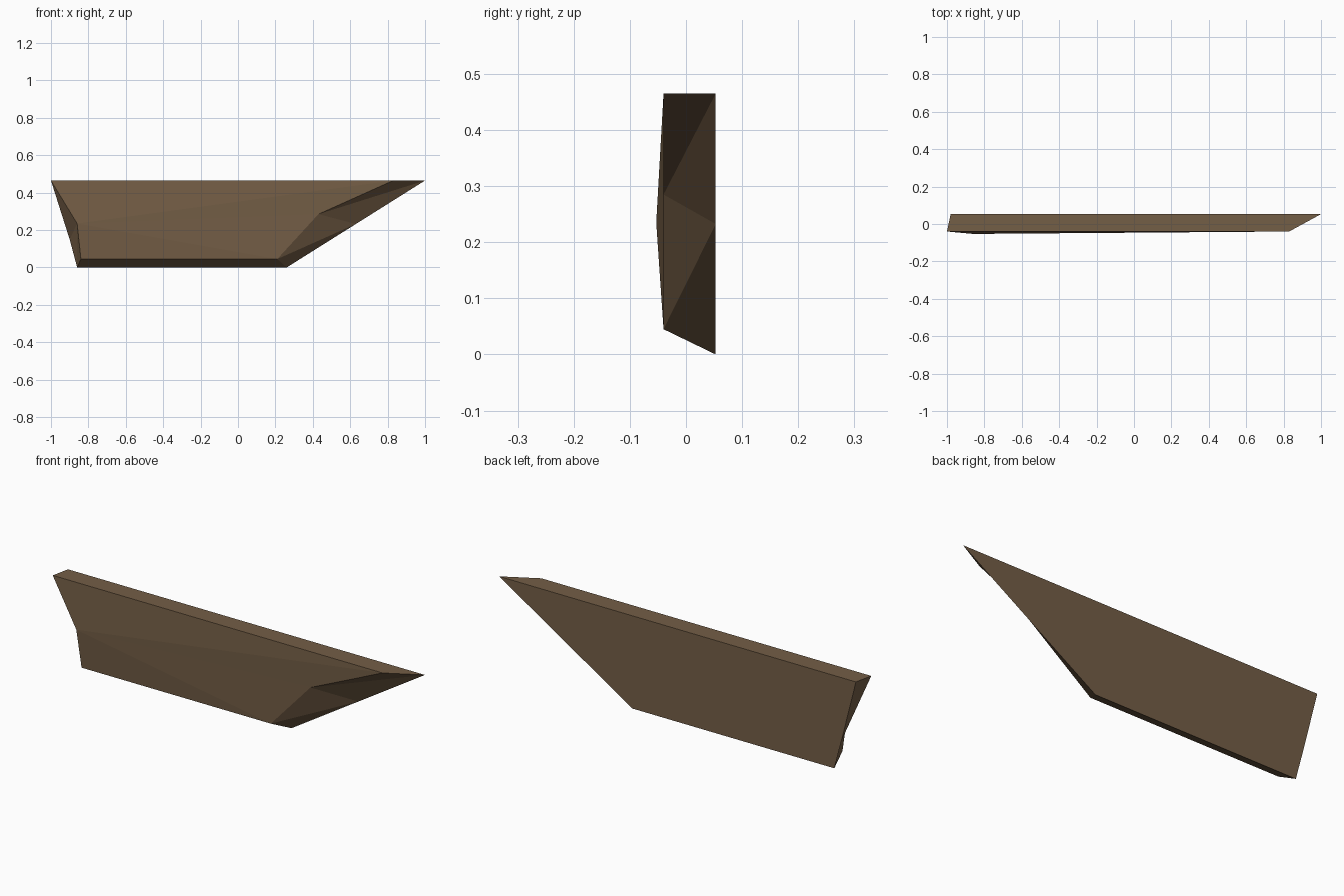
import bpy, bmesh

if "Cube" in bpy.data.objects:
    bpy.data.objects.remove(bpy.data.objects["Cube"])

# Matching outlines of the broken plank, running down the left end,
# along the bottom, up the right end (x, y, z)
front = [(-1.0, -0.04, 0.465), (-0.86, -0.053, 0.235), (-0.84, -0.04, 0.045),
         (0.21, -0.04, 0.045), (0.43, -0.04, 0.285), (0.83, -0.04, 0.465)]
back = [(-0.98, 0.053, 0.465), (-0.90, 0.053, 0.15), (-0.86, 0.053, 0.0),
        (0.26, 0.053, 0.0), (0.63, 0.053, 0.2325), (1.0, 0.053, 0.465)]

bm = bmesh.new()
f = [bm.verts.new(p) for p in front]
b = [bm.verts.new(p) for p in back]
n = len(f)

# Front face: slightly raised fan around the left middle point
for i in range(n - 1):
    j = (i + 2) % n
    k = (i + 3) % n
    if 1 not in (j, k):
        bm.faces.new((f[1], f[j], f[k]))

# Flat back face
bm.faces.new(b[::-1])

# Splintered ends, bevelled bottom and flat top
for i in range(n):
    j = (i + 1) % n
    if i in (2, 5):
        bm.faces.new((f[i], b[i], b[j], f[j]))
    else:
        bm.faces.new((f[i], b[j], f[j]))
        bm.faces.new((f[i], b[i], b[j]))

bmesh.ops.recalc_face_normals(bm, faces=bm.faces[:])
mesh = bpy.data.meshes.new("broken_plank")
bm.to_mesh(mesh)
bm.free()

# Brown wood
wood = bpy.data.materials.new("brown_wood")
wood.diffuse_color = (0.175, 0.112, 0.061, 1.0)
wood.use_nodes = True
wood.node_tree.nodes["Principled BSDF"].inputs["Base Color"].default_value = wood.diffuse_color
mesh.materials.append(wood)

plank = bpy.data.objects.new("broken_plank", mesh)
bpy.context.collection.objects.link(plank)
